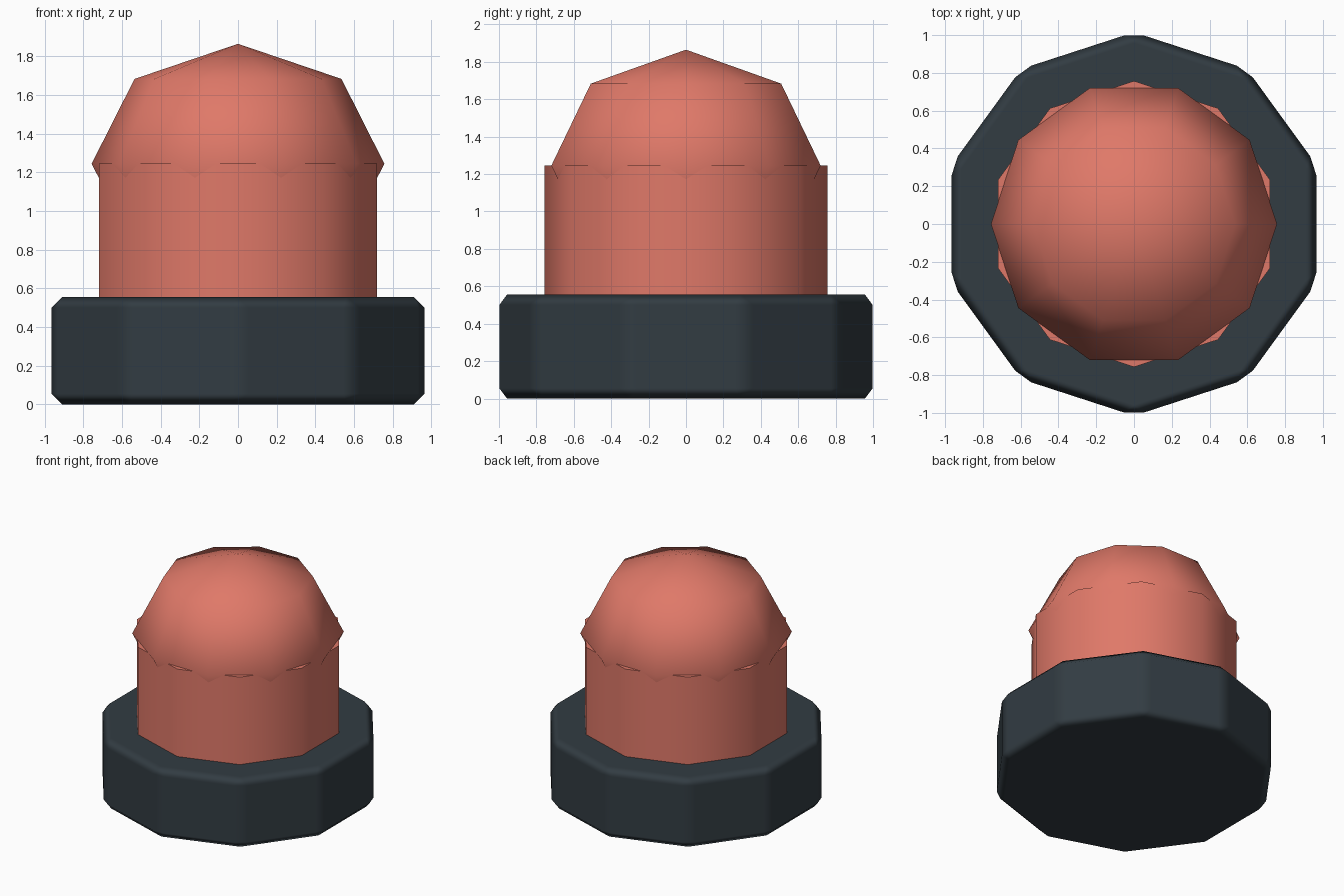
import bpy
import bmesh
from math import radians
from mathutils import Matrix

cube = bpy.data.objects.get("Cube")
if cube:
    bpy.data.objects.remove(cube, do_unlink=True)


def make_material(name, rgb):
    mat = bpy.data.materials.new(name)
    mat.use_nodes = True
    mat.diffuse_color = (*rgb, 1)
    mat.node_tree.nodes["Principled BSDF"].inputs["Base Color"].default_value = (*rgb, 1)
    return mat


def lathe(name, profile, mat, turn, smooth_angle, sides=10):
    """Revolve (radius, height) points; the first corner sits at angle turn."""
    bm = bmesh.new()
    verts = [bm.verts.new((r, 0, z)) for r, z in profile]
    edges = [bm.edges.new(pair) for pair in zip(verts, verts[1:])]
    bmesh.ops.spin(bm, geom=verts + edges, axis=(0, 0, 1), cent=(0, 0, 0),
                   angle=radians(360), steps=sides)
    bmesh.ops.remove_doubles(bm, verts=bm.verts, dist=0.001)
    # Merge the cap triangles into flat polygons
    bmesh.ops.dissolve_limit(bm, angle_limit=radians(1), verts=bm.verts, edges=bm.edges)
    bmesh.ops.recalc_face_normals(bm, faces=bm.faces)
    bm.transform(Matrix.Rotation(radians(turn), 4, 'Z'))
    mesh = bpy.data.meshes.new(name)
    bm.to_mesh(mesh)
    bm.free()
    mesh.materials.append(mat)
    obj = bpy.data.objects.new(name, mesh)
    bpy.context.collection.objects.link(obj)
    bpy.ops.object.select_all(action='DESELECT')
    obj.select_set(True)
    bpy.context.view_layer.objects.active = obj
    bpy.ops.object.shade_smooth_by_angle(angle=radians(smooth_angle))
    return obj


slate = make_material("dark slate", (0.032, 0.045, 0.055))
coral = make_material("coral red", (0.74, 0.19, 0.14))

# Chamfered ten-sided base, corners on the front and back
base = lathe("base", [(0, 0), (1.015, 0), (1.015, 0.555), (0, 0.555)], slate, 90, 30)
for poly in base.data.polygons:
    poly.use_smooth = True
for edge in base.data.edges:
    edge.use_edge_sharp = False
bevel = base.modifiers.new("chamfer", 'BEVEL')
bevel.width = 0.055
bevel.segments = 1
bevel.harden_normals = True

# Button body, aligned with the base
lathe("button_body", [(0, 0.5), (0.757, 0.5), (0.757, 1.245), (0, 1.245)], coral, 90, 50)

# Low-poly squashed dome, corners on the left and right
radius, height, mid = 0.757, 0.62, 1.245
diag = 0.7071
lathe("button_dome",
      [(0, mid - height), (radius * diag, mid - height * diag), (radius, mid),
       (radius * diag, mid + height * diag), (0, mid + height)],
      coral, 0, 80)
